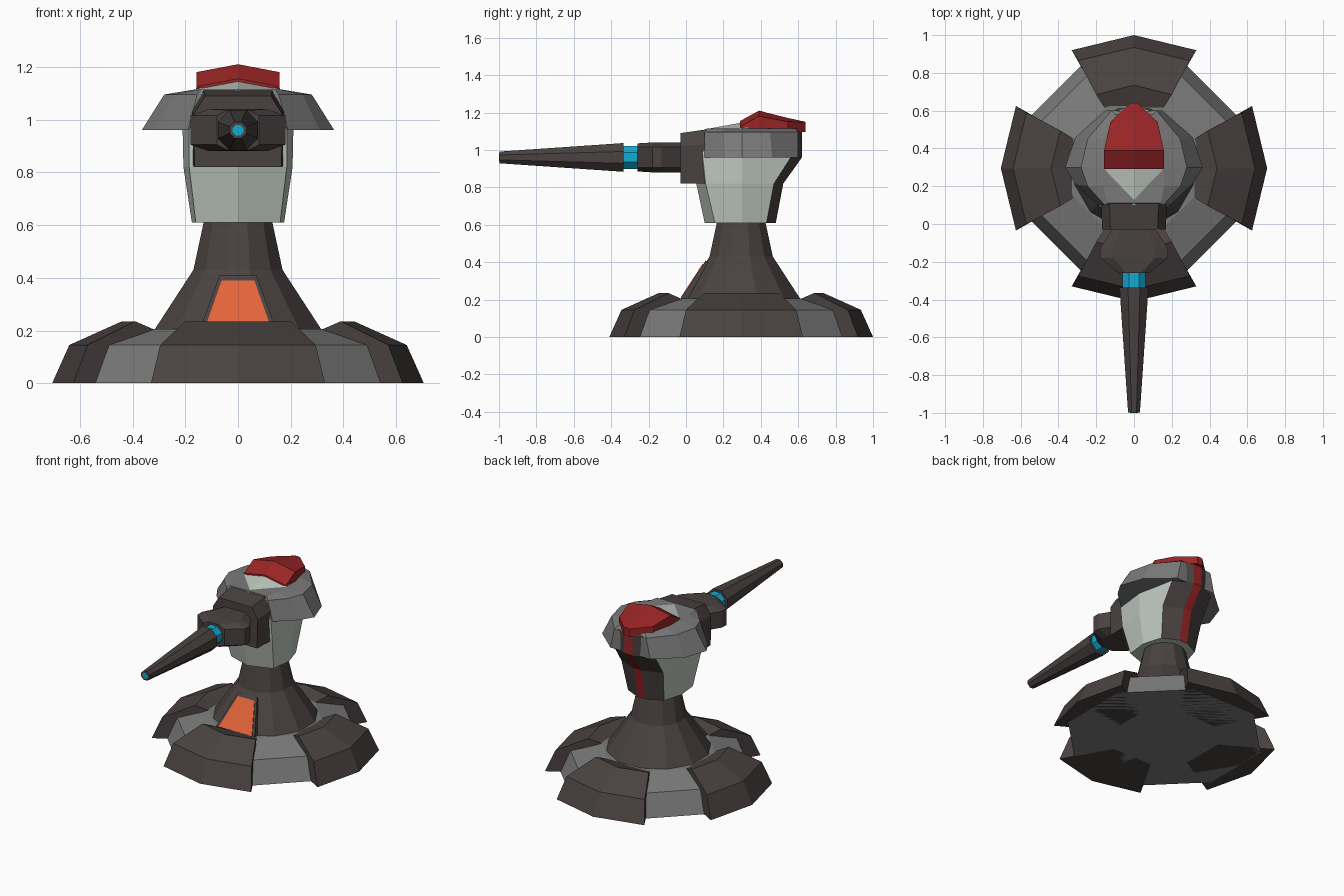
import bpy, bmesh, math
from mathutils import Matrix, Vector

if "Cube" in bpy.data.objects:
    bpy.data.objects.remove(bpy.data.objects["Cube"])

CY = 0.295   # base centre in y
GZ = 0.96    # gun axis height


def lin(c):
    c /= 255
    return c / 12.92 if c < 0.04045 else ((c + 0.055) / 1.055) ** 2.4


def material(name, r, g, b):
    m = bpy.data.materials.new(name)
    m.diffuse_color = (lin(r), lin(g), lin(b), 1)
    m.use_nodes = True
    m.node_tree.nodes["Principled BSDF"].inputs["Base Color"].default_value = m.diffuse_color
    return m


DARK = material("dark_brown_grey", 73, 66, 64)
GREY = material("mid_grey", 122, 122, 122)
WHITE = material("pale_grey", 190, 200, 191)
RED = material("red", 155, 37, 38)
ORANGE = material("orange", 228, 100, 58)
CYAN = material("cyan", 16, 172, 212)


def loft(name, sections, mats, rule=None, matrix=None):
    """Skin equal-length closed sections and cap both ends."""
    bm = bmesh.new()
    rings = [[bm.verts.new(p) for p in s] for s in sections]
    n = len(rings[0])
    for a, b in zip(rings, rings[1:]):
        for i in range(n):
            j = (i + 1) % n
            bm.faces.new((a[i], a[j], b[j], b[i]))
    bm.faces.new(rings[0])
    bm.faces.new(rings[-1])
    bmesh.ops.recalc_face_normals(bm, faces=bm.faces)
    if rule:
        for f in bm.faces:
            f.material_index = rule(f.calc_center_median(), f.normal)
    if matrix:
        bm.transform(matrix)
    me = bpy.data.meshes.new(name)
    bm.to_mesh(me)
    bm.free()
    for m in mats:
        me.materials.append(m)
    ob = bpy.data.objects.new(name, me)
    bpy.context.collection.objects.link(ob)
    return ob


def ring(n, r, z, turn=0.5):
    """Regular polygon around the base axis."""
    return [(r * math.cos((i + turn) * math.tau / n),
             CY + r * math.sin((i + turn) * math.tau / n), z) for i in range(n)]


def barrel_ring(r, y):
    return [(r * math.cos((i + .5) * math.tau / 8), y,
             GZ + r * math.sin((i + .5) * math.tau / 8)) for i in range(8)]


def mirror(half, z):
    """Half outline (x, y) from front to back, mirrored in x."""
    left = [(-x, y) for x, y in reversed(half) if x > 0]
    return [(x, y, z) for x, y in half + left]


def mirror_xz(half, y):
    left = [(-x, z) for x, z in reversed(half) if x > 0]
    return [(x, y, z) for x, z in half + left]


# Base disc and flared neck
loft("base_disc", [ring(8, .63, 0), ring(8, .565, .145), ring(8, .36, .205)], [GREY])
loft("neck", [ring(12, .34, .15), ring(12, .33, .2), ring(12, .175, .43),
              ring(12, .135, .61), ring(12, .135, .65)], [DARK])

# Four armoured foot pads
for k, side in enumerate(("front", "right", "back", "left")):
    secs = []
    for s in (-1, 0, 1):
        a = abs(s)
        secs.append([(.33 * s, -.705 + .08 * a, 0), (.295 * s, -.64 + .07 * a, .145),
                     (.2 * s, -.44 + .05 * a, .235), (.15 * s, -.31, .2), (.15 * s, -.31, 0)])
    loft(side + "_foot_pad", secs, [DARK],
         matrix=Matrix.Translation((0, CY, 0)) @ Matrix.Rotation(k * math.pi / 2, 4, 'Z'))


# Orange hatch in a dark frame on the neck front
def plate(name, z0, w0, z1, w1, lift, mat):
    nrm = Vector((0, -.83, .56))

    def surf(x, z):
        return Vector((x, CY - (.33 - (z - .2) * .674) * .966, z))
    quad = [surf(-w0, z0), surf(w0, z0), surf(w1, z1), surf(-w1, z1)]
    loft(name, [[p - nrm * .03 for p in quad], [p + nrm * lift for p in quad]], [mat])


plate("hatch_frame", .2, .145, .405, .07, .006, DARK)
plate("hatch", .205, .125, .385, .062, .010, ORANGE)


# Head shell: pale front and sides, dark back with a red stripe
def head_rule(c, n):
    if n.y > .5 and abs(c.x) < .02 and abs(n.z) < .8:
        return 2
    return 1 if n.y > .3 and c.y > .42 and abs(n.z) < .8 else 0


head = []
for z, f, c, xc, xs, yr, b in ((.61, .1, .155, .16, .175, .43, .48),
                               (.82, .055, .105, .185, .207, .47, .52),
                               (.96, .05, .09, .185, .21, .56, .62),
                               (1.1, .08, .1, .14, .17, .585, .62)):
    head.append(mirror([(0, f), (xc, c), (xs, .3), (xc * .85, yr), (.03, b)], z))
loft("head_shell", head, [WHITE, DARK, RED], head_rule)

# Flared grey brim around the head
loft("brim", [
    mirror([(.19, .1), (.31, .21), (.365, .3), (.31, .46), (.15, .6)], .96),
    mirror([(.155, .1), (.245, .2), (.28, .3), (.245, .45), (.12, .6)], 1.095),
    mirror([(.14, .11), (.16, .2), (.16, .3), (.16, .45), (.1, .58)], 1.115)], [GREY])

# Pale crown with a centre ridge
loft("crown", [mirror_xz([(w, 1.05), (w, t - .03), (0, t)], y)
               for y, w, t in ((.1, .155, 1.11), (.32, .16, 1.15), (.55, .12, 1.14))], [WHITE])

# Red crest sloping to a point at the back
loft("crest", [mirror_xz([(w, b - .03), (w, t - d), (0, t), ], y)
               for y, w, b, t, d in ((.29, .158, 1.15, 1.155, .03), (.39, .158, 1.14, 1.21, .03),
                                     (.54, .125, 1.13, 1.172, .02), (.64, .02, 1.125, 1.15, .003))],
     [RED])

# Gun mount on the face
loft("gun_mount", [
    mirror_xz([(.165, .82), (.168, 1.02), (.125, 1.09)], -.03),
    mirror_xz([(.17, .82), (.175, 1.03), (.13, 1.11)], .11)], [DARK])

# Faceted gun housing
loft("gun_housing", [mirror_xz([(h - b, GZ - v), (h, GZ - .055), (h, GZ + .055), (h - b, GZ + v)], y)
                     for y, h, b, v in ((-.02, .11, .04, .08), (-.13, .18, .07, .08),
                                        (-.18, .18, .07, .08), (-.26, .08, .04, .075))], [DARK])

# Cyan collar, tapered barrel, cyan muzzle
loft("energy_collar", [barrel_ring(.066, -.25), barrel_ring(.066, -.345)], [CYAN])
loft("barrel", [barrel_ring(.083, -.335), barrel_ring(.034, -.997)], [DARK])
loft("muzzle_glow", [barrel_ring(.022, -.99), barrel_ring(.022, -1.0)], [CYAN])
